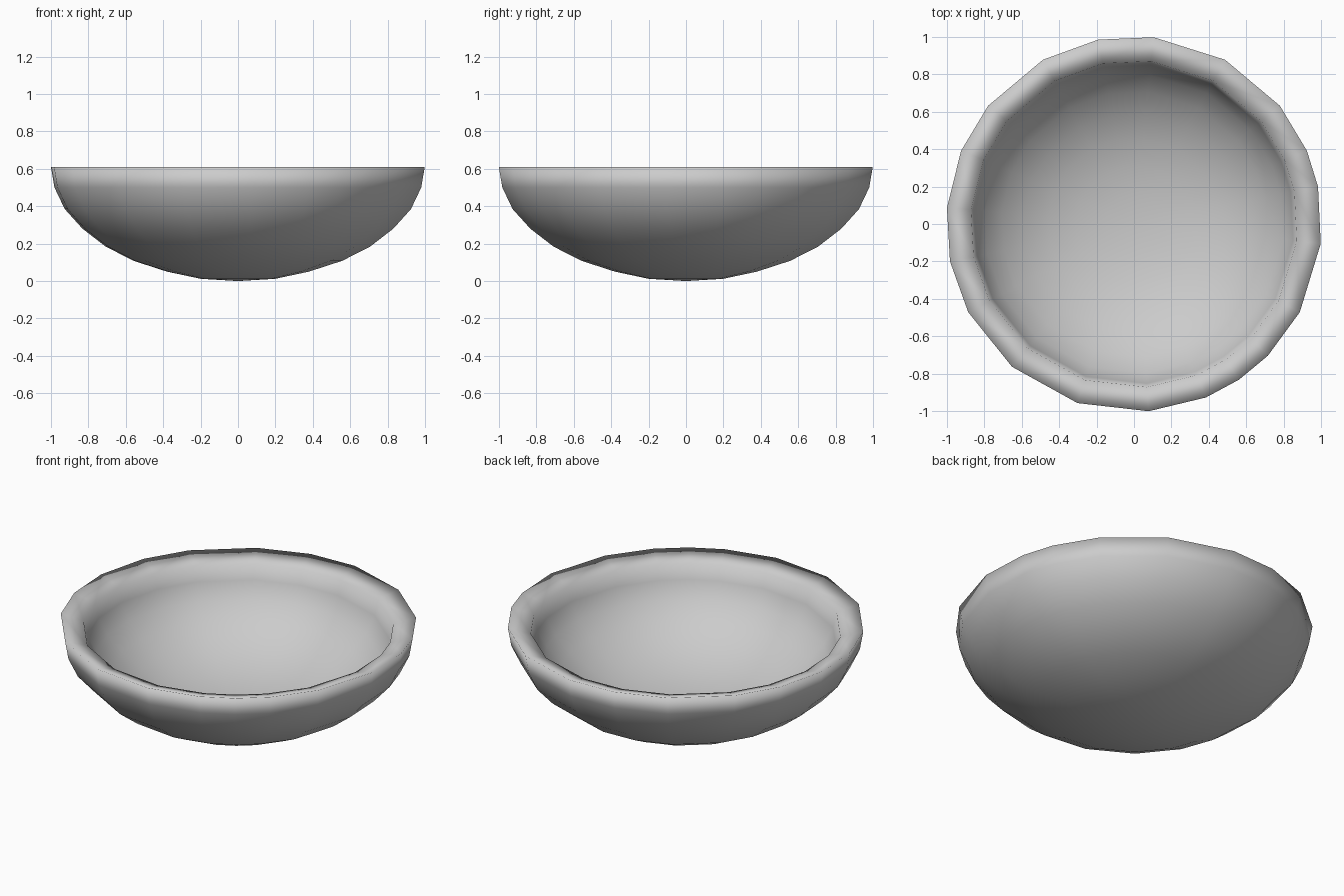
import bpy, bmesh, math

if "Cube" in bpy.data.objects:
    bpy.data.objects.remove(bpy.data.objects["Cube"])

# Uneven, hand-made facets around the rim (degrees)
angles = [11.5, 23, 39, 61, 84, 101, 119, 141, 157, 175,
          191.5, 208, 229.5, 252.5, 274.5, 292.5, 304, 315.5, 332, 354]

# Cross-section (radius, height): outer wall up to the rim, then down the inside
outer = [(0.2, 0.012), (0.38, 0.05), (0.56, 0.108), (0.71, 0.184),
         (0.835, 0.28), (0.93, 0.385), (0.985, 0.5), (1.004, 0.61)]
inner = [(0.875, 0.572), (0.855, 0.48), (0.8, 0.385), (0.71, 0.295),
         (0.59, 0.215), (0.46, 0.157), (0.31, 0.117), (0.16, 0.097)]

bm = bmesh.new()
rings = []
for r, z in outer + inner:
    rings.append([bm.verts.new((r * math.cos(math.radians(a)),
                                r * math.sin(math.radians(a)), z)) for a in angles])
n = len(angles)

# Walls and rim
for lo, hi in zip(rings, rings[1:]):
    for i in range(n):
        j = (i + 1) % n
        bm.faces.new((lo[i], lo[j], hi[j], hi[i]))

# Centre of the underside and of the inside floor
for ring, z in ((rings[0], 0.0), (rings[-1], 0.09)):
    c = bm.verts.new((0, 0, z))
    for i in range(n):
        bm.faces.new((c, ring[i], ring[(i + 1) % n]))

bmesh.ops.recalc_face_normals(bm, faces=bm.faces)
for f in bm.faces:
    f.smooth = True
mesh = bpy.data.meshes.new("bowl")
bm.to_mesh(mesh)
bm.free()
bowl = bpy.data.objects.new("bowl", mesh)
bpy.context.collection.objects.link(bowl)
